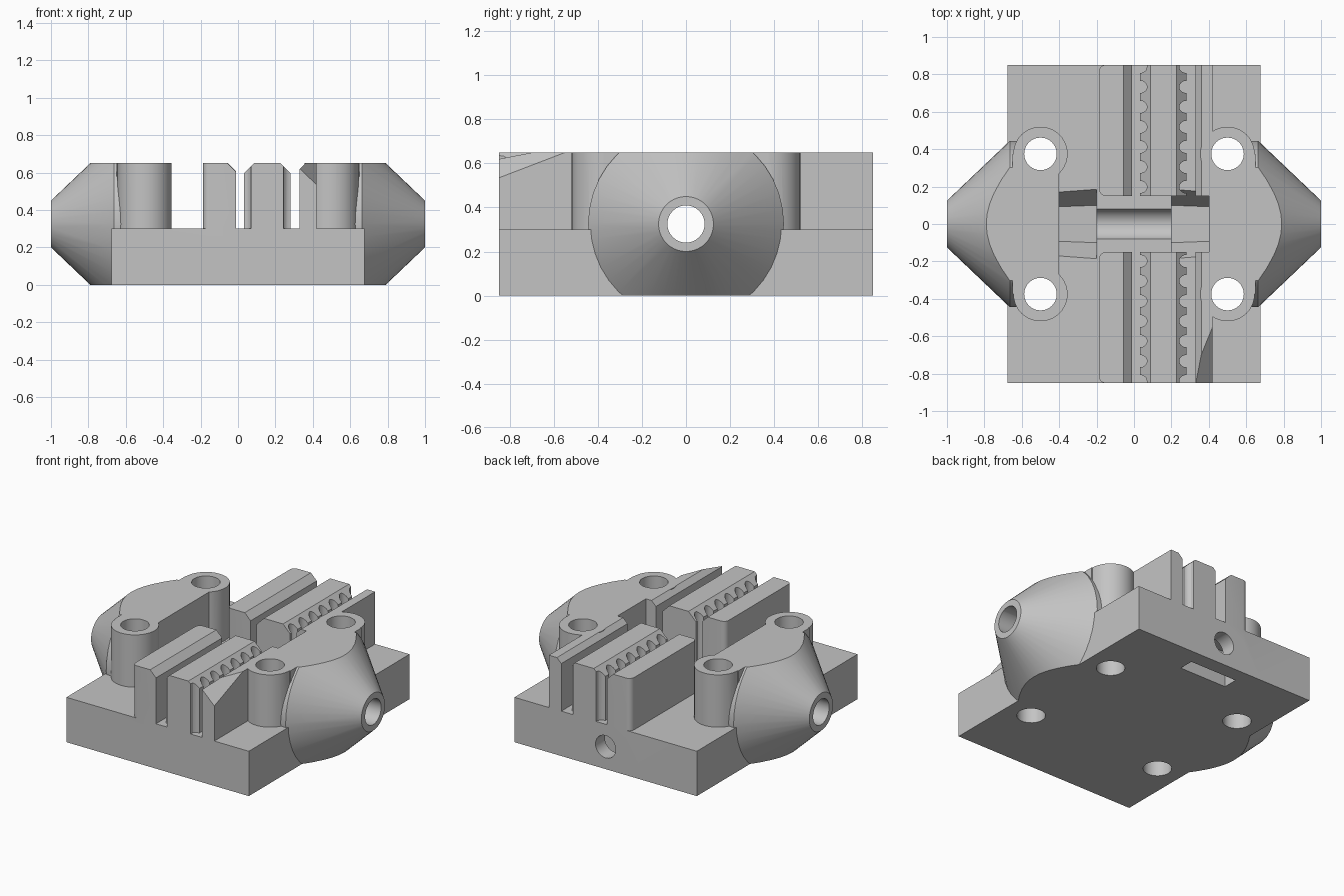
import bpy, bmesh, math
from mathutils import Vector

if "Cube" in bpy.data.objects:
    bpy.data.objects.remove(bpy.data.objects["Cube"])

TOP, FLOOR, AXIS_Z = 0.65, 0.30, 0.325

grey = bpy.data.materials.new("plain_grey")
grey.diffuse_color = (0.55, 0.55, 0.55, 1)
grey.use_nodes = True
grey.node_tree.nodes["Principled BSDF"].inputs["Base Color"].default_value = grey.diffuse_color


def loft(name, rings, cuts=()):
    """Solid through rings of points, trimmed by (point, outward normal) planes."""
    bm = bmesh.new()
    vs = [[bm.verts.new(p) for p in r] for r in rings]
    n = len(vs[0])
    bm.faces.new(vs[0])
    bm.faces.new(vs[-1])
    for a, b in zip(vs, vs[1:]):
        for i in range(n):
            j = (i + 1) % n
            bm.faces.new((a[i], a[j], b[j], b[i]))
    for point, normal in cuts:
        bmesh.ops.bisect_plane(bm, geom=bm.verts[:] + bm.edges[:] + bm.faces[:],
                               plane_co=point, plane_no=Vector(normal).normalized(),
                               clear_outer=True)
        bmesh.ops.holes_fill(bm, edges=[e for e in bm.edges if e.is_boundary], sides=0)
    bmesh.ops.recalc_face_normals(bm, faces=bm.faces[:])
    me = bpy.data.meshes.new(name)
    bm.to_mesh(me)
    bm.free()
    me.materials.append(grey)
    ob = bpy.data.objects.new(name, me)
    bpy.context.collection.objects.link(ob)
    return ob


def upright(name, plan, z0, z1, cuts=()):
    return loft(name, [[(x, y, z) for x, y in plan] for z in (z0, z1)], cuts)


def box(name, x0, x1, y0, y1, z0, z1, cuts=()):
    return upright(name, [(x0, y0), (x1, y0), (x1, y1), (x0, y1)], z0, z1, cuts)


def circle(cx, cy, r, n):
    return [(cx + r * math.cos(2 * math.pi * i / n), cy + r * math.sin(2 * math.pi * i / n))
            for i in range(n)]


def along_x(name, profile, n):
    """Turned solid round the bore axis; profile is (x, radius)."""
    return loft(name, [[(x, y, z) for y, z in circle(0, AXIS_Z, r, n)] for x, r in profile])


def combine(target, other, operation):
    m = target.modifiers.new("combine", 'BOOLEAN')
    m.operation, m.solver, m.object = operation, 'EXACT', other
    bpy.context.view_layer.objects.active = target
    bpy.ops.object.modifier_apply(modifier=m.name)
    bpy.data.objects.remove(other)


# Base plate (overlong downwards, trimmed flat later)
body = box("carriage_body", -0.675, 0.675, -0.85, 0.85, -0.1, FLOOR)
parts, cutters = [], []
LOW, HIGH = 0.22, 0.75

# Conical ends, connecting blocks and screw posts
for sx in (-1, 1):
    parts.append(along_x("cone_end", [(sx, 0.125), (sx * 0.664, 0.445), (sx * 0.62, 0.445)], 40))
    xs = sorted((sx * 0.402, sx * 0.65))
    parts.append(box("end_block", *xs, -0.375, 0.375, LOW, HIGH))
    for sy in (-1, 1):
        parts.append(upright("screw_post", circle(sx * 0.5, sy * 0.375, 0.145, 40), LOW, HIGH))
        cutters.append(upright("screw_hole", circle(sx * 0.5, sy * 0.375, 0.087, 32), -0.3, 0.9))

# Belt clamp rails, front and back
for s in (1, -1):
    # plain rail with two rounded outer corners
    r, plan = 0.035, [(-0.012, 0.15), (-0.012, 0.85)]
    for cy, a0 in ((0.85 - r, 90), (0.15 + r, 180)):
        for i in range(6):
            a = math.radians(a0 + 18 * i)
            plan.append((-0.187 + r + r * math.cos(a), cy + r * math.sin(a)))
    parts.append(upright("plain_rail", [(x, s * y) for x, y in plan], LOW, HIGH,
                         [((-0.055, 0, TOP), (1, 0, 1))]))

    # toothed rail: rounded notches along both sides
    edge = []
    for k in range(7):
        for i in range(9):
            t = math.pi * i / 8
            y = 0.84 - 0.107 * k + 0.033 * math.cos(t)
            if y <= 0.85:
                edge.append((0.038 * math.sin(t), y))
    edge[0] = (edge[0][0], 0.85)
    edge.append((0, 0.15))
    plan = [(0.032 + d, y) for d, y in edge] + [(0.28 - d, y) for d, y in reversed(edge)]
    parts.append(upright("toothed_rail", [(x, s * y) for x, y in plan], LOW, HIGH,
                         [((0.087, 0, TOP), (-1, 0, 1)), ((0.228, 0, TOP), (1, 0, 1))]))

    # outer rail, its front end cut off at a slant
    cuts = [((0.36, 0, TOP), (-1, 0, 1))]
    if s < 0:
        cuts.append(((0.42, -0.85, 0.535), (0.95, -0.383, 1)))
    ys = sorted((s * 0.15, s * 0.85))
    parts.append(box("outer_rail", 0.328, 0.42, *ys, LOW, HIGH, cuts))

# Bore, hexagonal nut seats, rear screw hole and its nut slot
cutters.append(along_x("bore", [(-1.2, 0.085), (1.2, 0.085)], 24))
for sx in (-1, 1):
    cutters.append(along_x("nut_seat", [(sx * 0.402, 0.185), (sx * 0.2, 0.2)], 6))
cutters.append(loft("rear_hole", [[(x, y, z) for x, z in circle(0, 0.15, 0.075, 24)]
                                  for y in (0.45, 1.0)]))
cutters.append(box("nut_slot", -0.175, 0.175, 0.65, 0.75, -0.3, 0.24))

# Flat trims above and below
cutters.append(box("top_trim", -2, 2, -2, 2, TOP, 1.5))
cutters.append(box("bottom_trim", -2, 2, -2, 2, -1, 0))

for p in parts:
    combine(body, p, 'UNION')
for c in cutters:
    combine(body, c, 'DIFFERENCE')

bpy.ops.object.select_all(action='DESELECT')
body.select_set(True)
bpy.context.view_layer.objects.active = body
bpy.ops.object.shade_smooth_by_angle(angle=math.radians(25))
